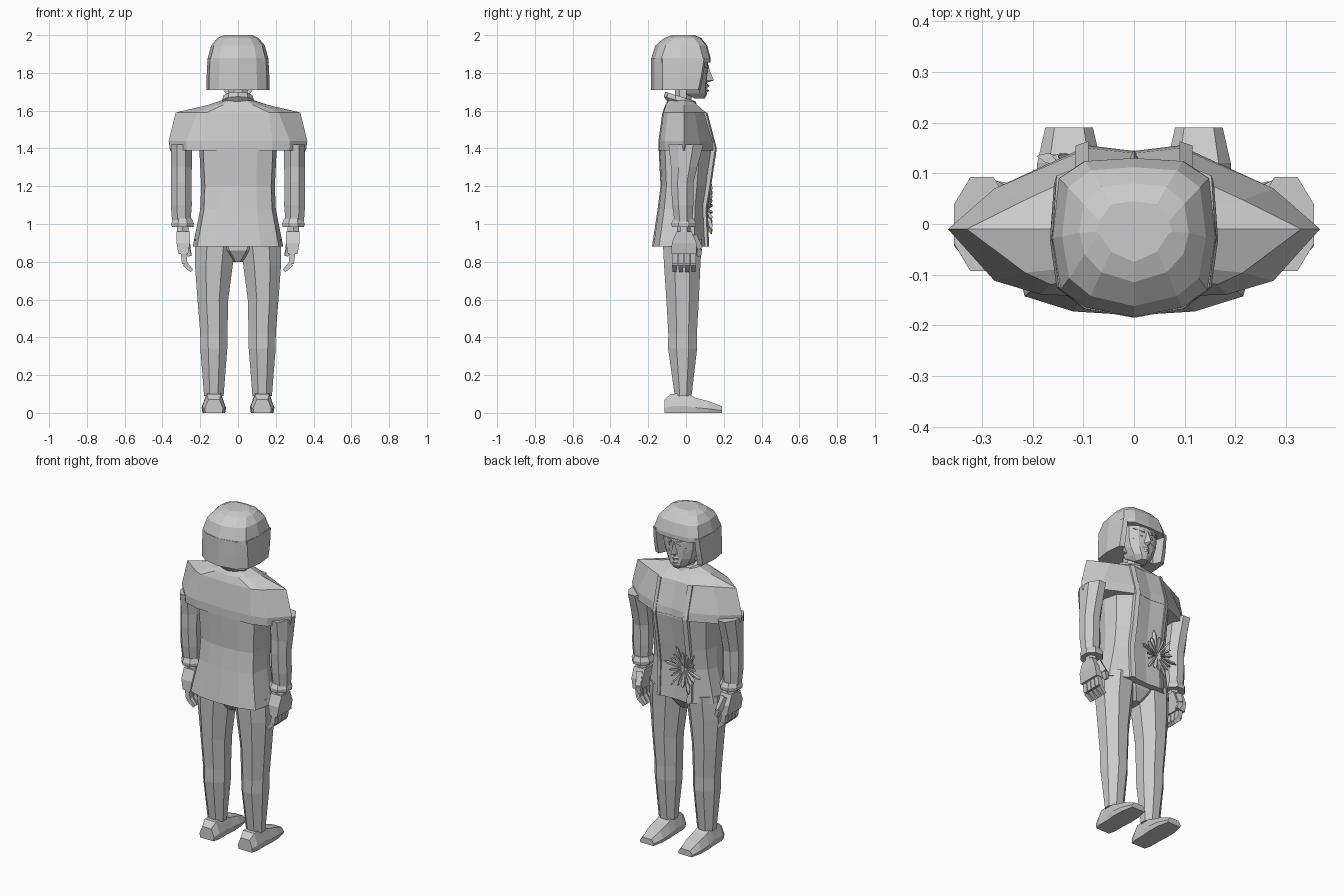
import bpy
import bmesh
from math import sin, cos, pi
from mathutils import Vector

default_cube = bpy.data.objects.get("Cube")
if default_cube:
    bpy.data.objects.remove(default_cube, do_unlink=True)

grey = bpy.data.materials.new("plain_grey")
grey.use_nodes = True
colour = (.6, .6, .6, 1)
grey.diffuse_color = colour
grey.node_tree.nodes["Principled BSDF"].inputs["Base Color"].default_value = colour


def loft(name, rings):
    """Skin equal-length rings of points and close both ends."""
    bm = bmesh.new()
    loops = [[bm.verts.new(point) for point in ring] for ring in rings]
    count = len(loops[0])
    for low, high in zip(loops, loops[1:]):
        for i in range(count):
            j = (i + 1) % count
            bm.faces.new((low[i], low[j], high[j], high[i]))
    bm.faces.new(reversed(loops[0]))
    bm.faces.new(loops[-1])
    bmesh.ops.recalc_face_normals(bm, faces=bm.faces)
    mesh = bpy.data.meshes.new(name)
    bm.to_mesh(mesh)
    bm.free()
    mesh.materials.append(grey)
    part = bpy.data.objects.new(name, mesh)
    bpy.context.collection.objects.link(part)


def circle(sides):
    """Unit polygon with flat sides facing the axes."""
    angles = [2 * pi * (i + .5) / sides for i in range(sides)]
    return [(cos(angle), sin(angle)) for angle in angles]


def oval(z, x=0, y=0, width=.1, depth=.1, sides=8, tilt=0):
    """Level ring; tilt lowers its front and raises its back."""
    return [(x + width * u, y + depth * v, z - tilt * v) for u, v in circle(sides)]


def rod(name, start, end, start_radius, end_radius, sides=4, flatness=1):
    """Tapered bar between two points."""
    start, end = Vector(start), Vector(end)
    turn = (end - start).to_track_quat('Z', 'Y')
    loft(name, [[middle + turn @ Vector((radius * u, radius * flatness * v, 0))
                 for u, v in circle(sides)]
                for middle, radius in ((start, start_radius), (end, end_radius))])


def mirrored(half):
    """Close a right-half outline that starts and ends on the centre line."""
    return half + [(-x, y, z) for x, y, z in half[-2:0:-1]]


# Jacket body and padded shoulders
def jacket_ring(z, width, front, back, middle=-.01, square=.9):
    corner = width * square
    return mirrored([(0, front * .93, z), (min(.09, width * .45), front, z),
                     (corner, (middle + front) / 2, z), (width, middle, z),
                     (corner, middle + (back - middle) * .75, z),
                     (width / 2, middle + (back - middle) * .95, z), (0, back, z)])


hem = jacket_ring(z=.88, width=.24, front=.115, back=-.18, middle=-.03)
waist = jacket_ring(z=1.08, width=.2, front=.105, back=-.15)
ribs = jacket_ring(z=1.2, width=.195, front=.125, back=-.135)
chest = jacket_ring(z=1.4, width=.205, front=.155, back=-.145)
loft("jacket_body", [hem, waist, ribs, chest])

armpit = jacket_ring(z=1.39, width=.36, front=.155, back=-.146, square=.75)
upper_arm = jacket_ring(z=1.44, width=.367, front=.15, back=-.146, square=.75)
shoulder = jacket_ring(z=1.59, width=.33, front=.105, back=-.125, square=.65)
slope = jacket_ring(z=1.63, width=.16, front=.06, back=-.11, square=.7)
neckline = jacket_ring(z=1.66, width=.07, front=.025, back=-.09, square=.7)
loft("jacket_shoulders", [armpit, upper_arm, shoulder, slope, neckline])

# Raised jacket edges that follow the chest corners
for side in (-1, 1):
    strip = []
    for ring in (hem, waist, ribs, chest, shoulder):
        x, y, z = ring[1]
        x = abs(x) * side
        strip.append([(x, y - .02, z), (x, y + .008, z),
                      (x + side * .025, y, z), (x + side * .025, y - .03, z)])
    loft("jacket_edge", strip)

# Leafy brooch on the jacket front
centre = Vector((-.07, .11, 1.08))
for i, (u, v) in enumerate(circle(sides=18)):
    reach = .09 if i % 3 else .12
    middle = centre + Vector((u * reach * .85, .02, v * reach))
    end = middle.lerp(centre, -.2)
    rod("brooch_leaf", centre, middle, .007, .014, flatness=.5)
    rod("brooch_leaf_tip", middle, end, .014, .002, flatness=.5)

# Collar and neck
loft("collar", [oval(z, y=-.03, width=radius, depth=radius, sides=10, tilt=.025)
                for z, radius in ((1.625, .07), (1.65, .088), (1.675, .08))])
loft("neck", [oval(z, y=-.015, width=.055, depth=.048) for z in (1.6, 1.76)])


# Hair: rounded crown over a bob that is open around the face
def crown_ring(z, width, front, back):
    return mirrored([(0, front, z), (width * .6, front - .006, z),
                     (width * .92, front - .04, z), (width, (front + back) / 2, z),
                     (width * .9, back + .055, z), (width * .6, back + .02, z), (0, back, z)])


loft("hair_crown", [crown_ring(z=1.855, width=.163, front=.13, back=-.185),
                    crown_ring(z=1.88, width=.16, front=.13, back=-.184),
                    crown_ring(z=1.945, width=.142, front=.112, back=-.162),
                    crown_ring(z=1.985, width=.108, front=.08, back=-.115),
                    crown_ring(z=2, width=.075, front=.045, back=-.075)])


def bob_ring(z, width, edge):
    return mirrored([(0, .03, z), (.11, .03, z), (.13, edge, z),
                     (width * .95, edge - .01, z), (width, -.03, z),
                     (width * .92, -.125, z), (width * .6, -.167, z), (0, -.185, z)])


loft("hair_bob", [bob_ring(z=1.71, width=.166, edge=.075),
                  bob_ring(z=1.78, width=.166, edge=.09),
                  bob_ring(z=1.875, width=.161, edge=.105)])


# Face
def face_ring(z, width, front, back=0):
    return mirrored([(0, front, z), (width / 2, front - .008, z),
                     (width * .9, front - .04, z), (width, back, z), (0, back, z)])


loft("face", [face_ring(z=1.665, width=.035, front=.1, back=.045),
              face_ring(z=1.69, width=.065, front=.112),
              face_ring(z=1.73, width=.09, front=.11),
              face_ring(z=1.79, width=.108, front=.112),
              face_ring(z=1.87, width=.11, front=.118)])


def wedge(z, width, front):
    return mirrored([(0, front, z), (width, .1, z), (0, .08, z)])


loft("nose", [wedge(z=1.75, width=.012, front=.115), wedge(z=1.76, width=.022, front=.147),
              wedge(z=1.83, width=.01, front=.12)])
for name, height, width in (("upper_lip", 1.732, .035), ("lower_lip", 1.707, .028)):
    loft(name, [wedge(height + step, width, front=.124 - abs(step))
                for step in (-.01, 0, .01)])

for side, label in ((1, "left_"), (-1, "right_")):
    def at(x, y, z):
        return Vector((side * x, y, z))

    rod(label + "brow", at(.02, .115, 1.83), at(.08, .09, 1.84), .011, .007)
    rod(label + "eye", at(.03, .105, 1.805), at(.066, .09, 1.805), .01, .007, sides=6)
    rod(label + "cheek", at(.035, .1, 1.77), at(.075, .08, 1.785), .012, .009)

    # Sleeve and flared cuff
    arm = side * .3
    loft(label + "sleeve", [oval(z=1, x=arm, y=-.013, width=.052, depth=.05),
                            oval(z=1.1, x=arm, y=-.017, width=.06, depth=.06),
                            oval(z=1.22, x=arm, y=-.02, width=.058, depth=.065),
                            oval(z=1.3, x=arm, y=-.01, width=.06, depth=.075),
                            oval(z=1.42, x=arm, width=.06, depth=.1)])
    loft(label + "cuff", [oval(z, x=side * .293, y=-.012, width=radius, depth=radius * 1.1)
                          for z, radius in ((.985, .062), (1.005, .064), (1.03, .052))])

    # Hand with curled fingers
    rod(label + "wrist", at(.293, -.012, 1), at(.293, -.012, .94), .034, .036, sides=6)
    loft(label + "palm", [oval(z, x=arm - side * .01, y=-.01, width=width, depth=depth, sides=4)
                          for z, width, depth in ((.84, .036, .095), (.9, .05, .092),
                                                  (.96, .052, .057))])
    for finger in range(4):
        y = finger * .033 - .06
        knuckle = at(.282, y, .79)
        rod(label + "finger", at(.29, y, .86), knuckle, .021, .02)
        rod(label + "fingertip", knuckle, at(.245, y, .752), .02, .014)
    thumb_joint = at(.268, .07, .87)
    rod(label + "thumb", at(.285, .035, .94), thumb_joint, .024, .02)
    rod(label + "thumb_tip", thumb_joint, at(.255, .068, .83), .02, .014)

    # Trouser leg: ankle, calf, knee, thigh, hip
    leg = side * .128
    loft(label + "leg", [oval(z=.09, x=leg, y=-.015, width=.056, depth=.048),
                         oval(z=.34, x=leg, y=-.018, width=.077, depth=.083),
                         oval(z=.42, x=leg, y=-.018, width=.078, depth=.082),
                         oval(z=.6, x=side * .133, y=-.018, width=.088, depth=.093),
                         oval(z=.78, x=leg, y=-.02, width=.108, depth=.104),
                         oval(z=.92, x=side * .118, y=-.02, width=.118, depth=.112)])

    # Shoe, skinned from heel to toe
    def shoe_ring(y, width, height):
        half = [(.92, 0), (1, .35), (.62, 1)]
        outline = half + [(-u, v) for u, v in reversed(half)]
        return [(leg + u * width, y, v * height) for u, v in outline]

    loft(label + "shoe", [shoe_ring(y=-.115, width=.048, height=.07),
                          shoe_ring(y=-.08, width=.06, height=.1),
                          shoe_ring(y=0, width=.06, height=.105),
                          shoe_ring(y=.05, width=.065, height=.08),
                          shoe_ring(y=.12, width=.063, height=.062),
                          shoe_ring(y=.19, width=.047, height=.035)])

# Seat of the trousers
loft("trouser_seat", [oval(z=.8, y=-.02, width=.03, depth=.06),
                      oval(z=.86, y=-.02, width=.12),
                      oval(z=.95, y=-.02, width=.19)])
